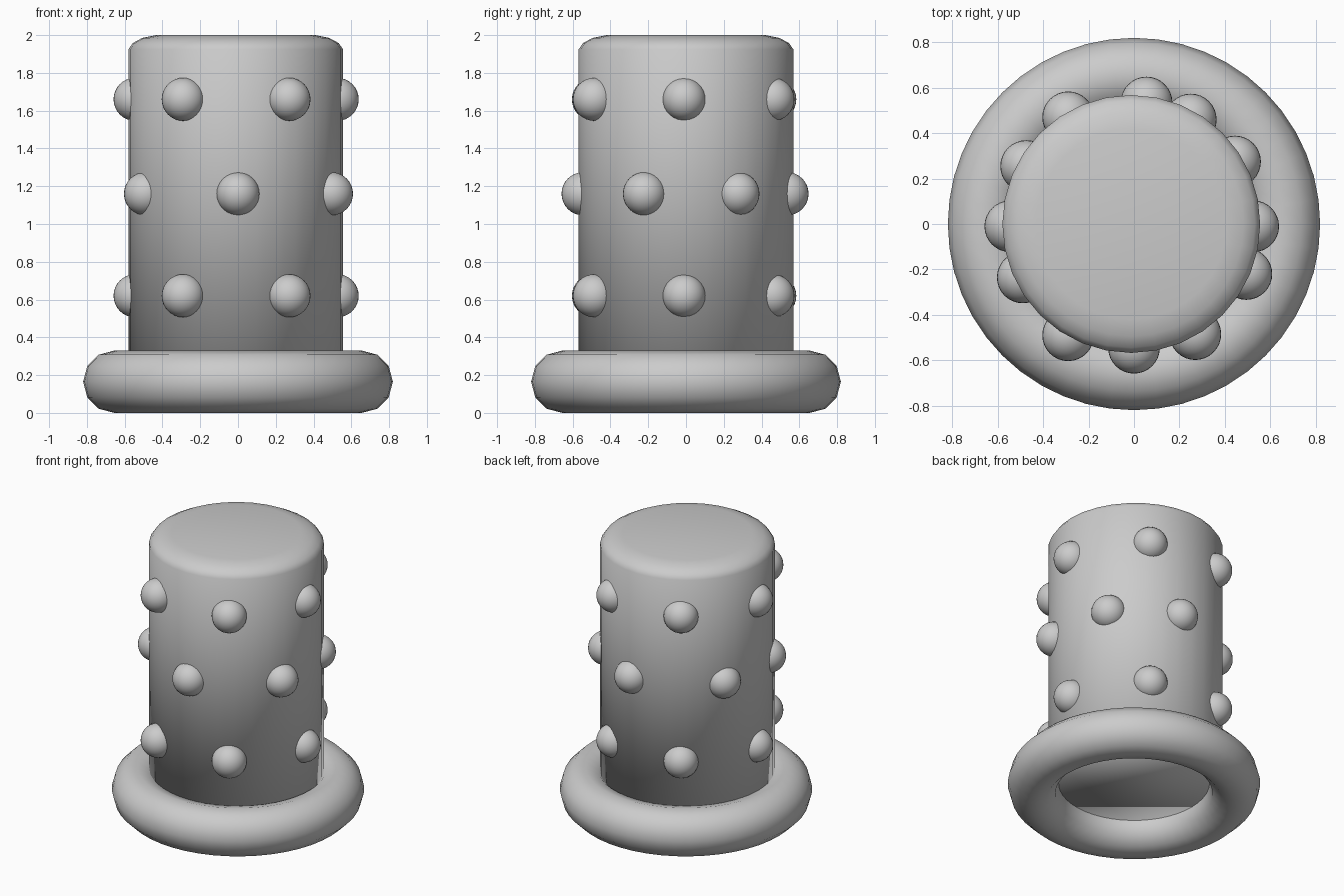
import bpy, bmesh, math
from mathutils import Vector

if "Cube" in bpy.data.objects:
    bpy.data.objects.remove(bpy.data.objects["Cube"], do_unlink=True)

# Single plain grey
GREY = (0.6, 0.6, 0.6, 1.0)
grey = bpy.data.materials.new("plain grey")
grey.use_nodes = True
grey.diffuse_color = GREY
grey.node_tree.nodes["Principled BSDF"].inputs["Base Color"].default_value = GREY


def finish(obj, name):
    obj.name = name
    obj.data.name = name
    obj.data.materials.append(grey)
    for poly in obj.data.polygons:
        poly.use_smooth = True
    return obj


# Base ring
bpy.ops.mesh.primitive_torus_add(major_radius=0.655, minor_radius=0.165,
                                 major_segments=48, minor_segments=12,
                                 location=(0, 0, 0.165))
finish(bpy.context.object, "base_ring")

# Column: closed cylinder with a softly rounded top edge
SIDES = 32
profile = [(0.568, 0.17), (0.568, 1.925), (0.545, 1.958), (0.495, 1.985), (0.42, 2.0)]
bm = bmesh.new()
rings = []
for radius, z in profile:
    rings.append([bm.verts.new((radius * math.cos(math.tau * i / SIDES),
                                radius * math.sin(math.tau * i / SIDES), z))
                  for i in range(SIDES)])
for low, high in zip(rings, rings[1:]):
    for i in range(SIDES):
        j = (i + 1) % SIDES
        bm.faces.new((low[i], low[j], high[j], high[i]))
bm.faces.new(rings[0][::-1])
bm.faces.new(rings[-1])
mesh = bpy.data.meshes.new("column")
bm.to_mesh(mesh)
bm.free()
column = bpy.data.objects.new("column", mesh)
column.location.x = -0.012
bpy.context.collection.objects.link(column)
finish(column, "column")

# Round studs: two matching rows with an offset row between them
outer = [(0.27, -0.485), (0.525, -0.01), (0.25, 0.46),
         (-0.29, 0.47), (-0.545, -0.01), (-0.29, -0.49)]
middle = [(0, -0.545), (0.495, -0.22), (0.445, 0.275),
          (0.055, 0.535), (-0.475, 0.255), (-0.49, -0.235)]
for row, z, spots in (("lower", 0.62, outer), ("middle", 1.16, middle), ("upper", 1.66, outer)):
    for n, (x, y) in enumerate(spots, 1):
        bpy.ops.mesh.primitive_uv_sphere_add(segments=32, ring_count=16,
                                             radius=0.114, location=(x, y, z))
        finish(bpy.context.object, f"{row}_stud_{n}")
